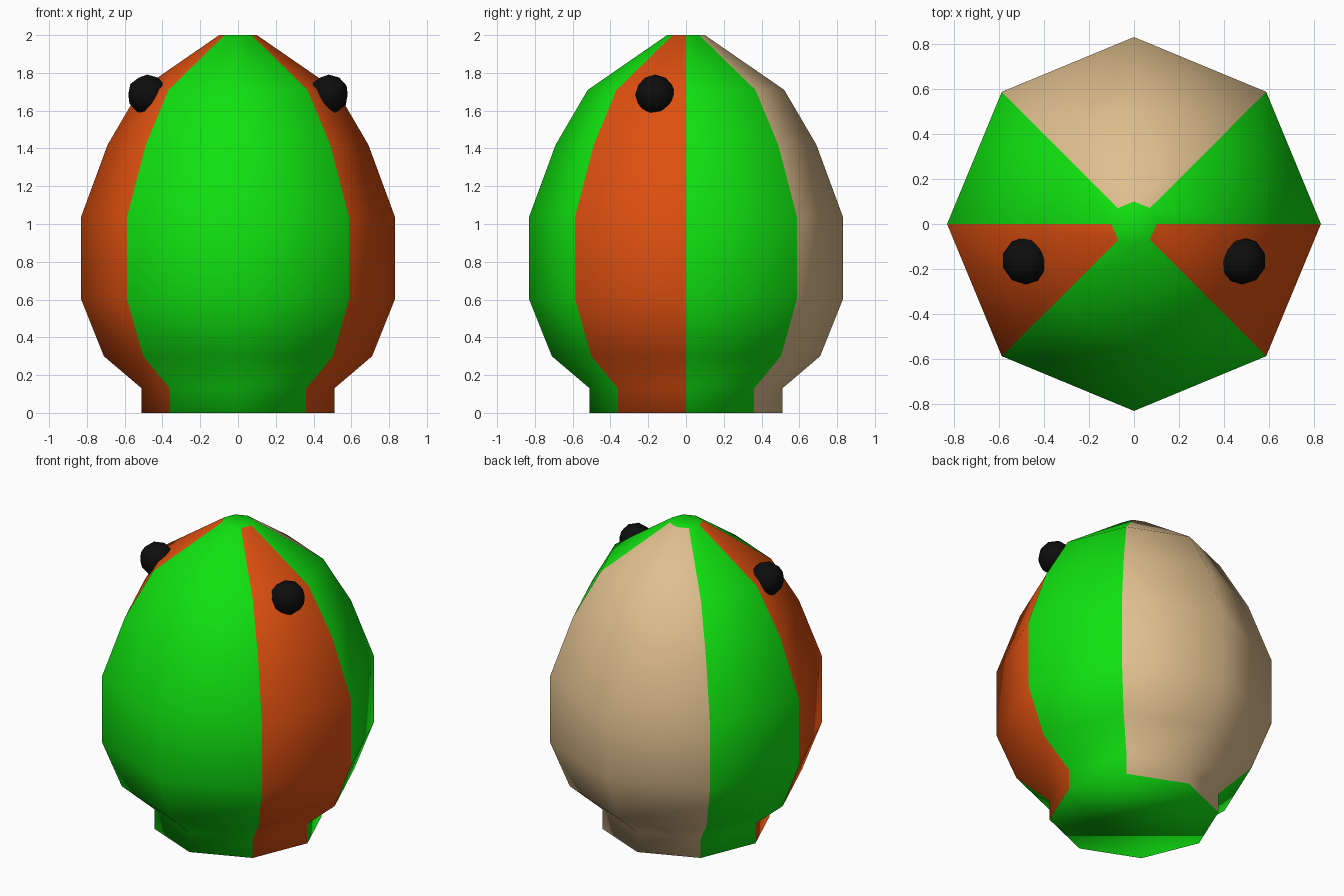
import bpy, bmesh
from math import sin, cos, pi, atan2, degrees

if "Cube" in bpy.data.objects:
    bpy.data.objects.remove(bpy.data.objects["Cube"], do_unlink=True)


def material(name, rgb):
    mat = bpy.data.materials.new(name)
    mat.use_nodes = True
    mat.diffuse_color = (*rgb, 1)
    mat.node_tree.nodes["Principled BSDF"].inputs["Base Color"].default_value = (*rgb, 1)
    return mat


green = material("bright green", (0.005, 0.76, 0.005))
orange = material("burnt orange", (0.74, 0.08, 0.005))
tan = material("tan", (0.74, 0.52, 0.27))
black = material("black", (0.004, 0.004, 0.004))


def make_object(name, bm, mats):
    bmesh.ops.recalc_face_normals(bm, faces=bm.faces)
    for face in bm.faces:
        face.smooth = True
    mesh = bpy.data.meshes.new(name)
    bm.to_mesh(mesh)
    bm.free()
    for mat in mats:
        mesh.materials.append(mat)
    obj = bpy.data.objects.new(name, mesh)
    bpy.context.collection.objects.link(obj)
    return obj


# Body: eight-sided turned shell, (radius, height) from base to crown
PROFILE = [(0.51, 0), (0.51, 0.13), (0.71, 0.30), (0.83, 0.60),
           (0.83, 1.04), (0.69, 1.42), (0.52, 1.71), (0.10, 2.0)]
SIDES = 8
bm = bmesh.new()
rings = []
for r, z in PROFILE:
    angles = [2 * pi * i / SIDES for i in range(SIDES)]
    rings.append([bm.verts.new((r * cos(a), r * sin(a), z)) for a in angles])
for low, high in zip(rings, rings[1:]):
    for i in range(SIDES):
        j = (i + 1) % SIDES
        bm.faces.new((low[i], low[j], high[j], high[i]))
bm.faces.new(rings[0])
bm.faces.new(rings[-1])

# Panel colours by direction: tan back, orange cheeks, green elsewhere
for face in bm.faces:
    if len(face.verts) == SIDES:
        continue
    c = face.calc_center_median()
    heading = degrees(atan2(c.y, abs(c.x)))
    if heading > 45:
        face.material_index = 2
    elif -45 < heading < 0:
        face.material_index = 1
make_object("body", bm, [green, orange, tan])

# Eyes: round beads half sunk in the cheeks
for side, name in ((1, "left_eye"), (-1, "right_eye")):
    bm = bmesh.new()
    bmesh.ops.create_icosphere(bm, subdivisions=2, radius=0.106)
    eye = make_object(name, bm, [black])
    eye.location = (side * 0.48, -0.163, 1.685)
